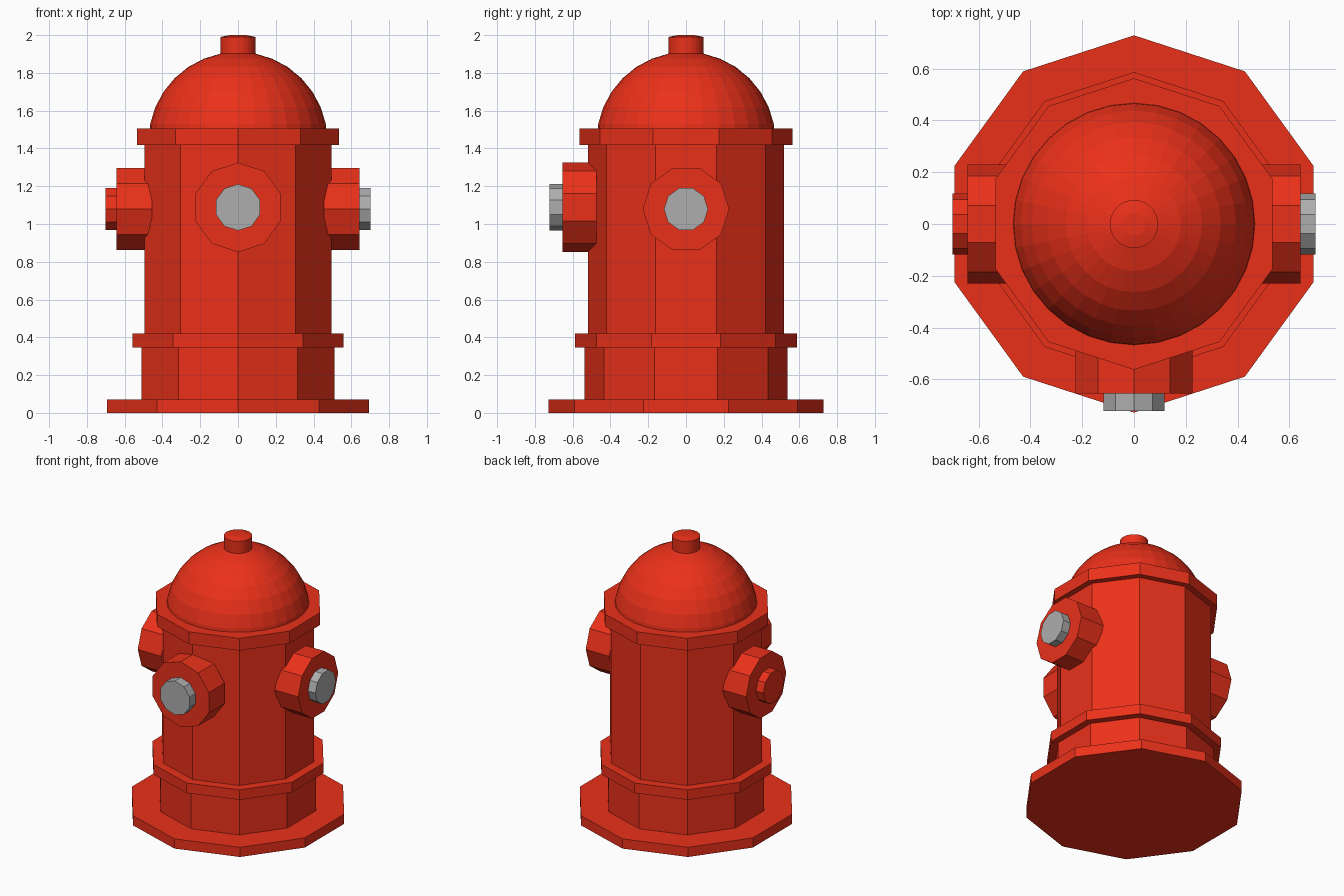
import bpy, bmesh
from math import pi, cos, sin
from mathutils import Matrix

if "Cube" in bpy.data.objects:
    bpy.data.objects.remove(bpy.data.objects["Cube"])

red = bpy.data.materials.new("red_paint")
red.diffuse_color = (0.83, 0.03, 0.01, 1)
red.use_nodes = True
red.node_tree.nodes["Principled BSDF"].inputs["Base Color"].default_value = red.diffuse_color
steel = bpy.data.materials.new("dull_steel")
steel.diffuse_color = (0.42, 0.42, 0.42, 1)
steel.use_nodes = True
steel.node_tree.nodes["Principled BSDF"].inputs["Base Color"].default_value = steel.diffuse_color


def lathe(name, profile, sides, matrix=Matrix(), mat=red):
    """Closed solid from (radius, height) rings; first vertex points along +y."""
    bm = bmesh.new()
    rings = []
    for r, z in profile:
        rings.append([bm.verts.new((r * sin(2 * pi * i / sides), r * cos(2 * pi * i / sides), z))
                      for i in range(sides)])
    for a, b in zip(rings, rings[1:]):
        for i in range(sides):
            j = (i + 1) % sides
            bm.faces.new((a[i], a[j], b[j], b[i]))
    bm.faces.new(rings[0])
    bm.faces.new(rings[-1])
    bmesh.ops.recalc_face_normals(bm, faces=bm.faces)
    me = bpy.data.meshes.new(name)
    bm.to_mesh(me)
    bm.free()
    ob = bpy.data.objects.new(name, me)
    ob.matrix_world = matrix
    me.materials.append(mat)
    bpy.context.collection.objects.link(ob)
    return ob


# Ten-sided barrel with its flanges
for name, r, z0, z1 in [("base_plate", 0.729, 0, 0.07),
                        ("lower_barrel", 0.537, 0.07, 0.347),
                        ("lower_flange", 0.587, 0.347, 0.42),
                        ("barrel", 0.52, 0.42, 1.417),
                        ("top_flange", 0.563, 1.417, 1.506)]:
    lathe(name, [(r, z0), (r, z1)], 10)

# Faceted dome and the top nut
dome = [(0.474 * cos(t), 1.437 + 0.474 * sin(t)) for t in [i * pi / 16 for i in range(8)]]
lathe("dome", dome, 32)
lathe("top_nut", [(0.093, 1.85), (0.093, 1.99), (0.045, 2.0)], 32)

# Outlets: local z runs outwards, local y gives the first vertex
front = Matrix.Translation((0, 0, 1.088)) @ Matrix.Rotation(pi / 2, 4, 'X')
right = Matrix.Translation((0, 0, 1.079)) @ Matrix.Rotation(pi / 2, 4, 'Y')
left = Matrix.Translation((0, 0, 1.079)) @ Matrix.Rotation(-pi / 2, 4, 'Y')
for side, m, r, start, end, bolt_r, tip, bolt_mat in [
        ("front", front, 0.237, 0.475, 0.655, 0.123, 0.722, steel),
        ("right", right, 0.229, 0.455, 0.643, 0.117, 0.702, steel),
        ("left", left, 0.229, 0.455, 0.643, 0.117, 0.702, red)]:
    lathe(side + "_outlet", [(r, start), (r, end)], 10, m)
    lathe(side + "_outlet_bolt", [(bolt_r, end - 0.05), (bolt_r, tip)], 10, m, bolt_mat)
